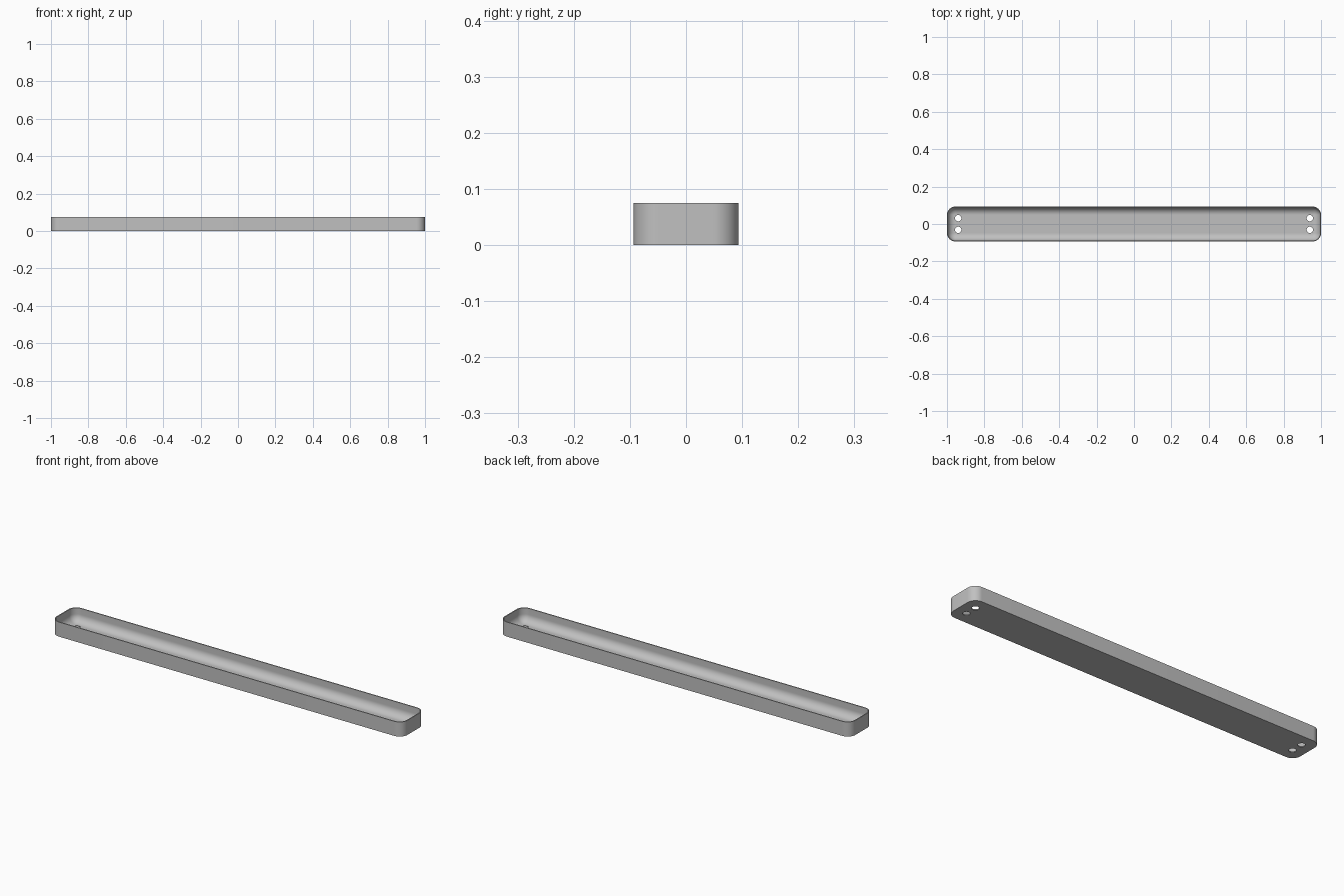
import bpy, bmesh, math

cube = bpy.data.objects.get("Cube")
if cube:
    bpy.data.objects.remove(cube, do_unlink=True)

LENGTH, WIDTH, HEIGHT = 2.0, 0.187, 0.075
CORNER, WALL, FLOOR, COVE = 0.045, 0.005, 0.005, 0.039
ARC = 12

grey = bpy.data.materials.new("light_grey")
grey.use_nodes = True
grey.diffuse_color = (0.53, 0.53, 0.53, 1)
grey.node_tree.nodes["Principled BSDF"].inputs["Base Color"].default_value = (0.53, 0.53, 0.53, 1)


def ring(bm, inset, z):
    """Rounded rectangle of vertices, inset from the outer outline."""
    r = CORNER - inset
    cx, cy = LENGTH / 2 - CORNER, WIDTH / 2 - CORNER
    verts = []
    for quarter, (sx, sy) in enumerate([(1, 1), (-1, 1), (-1, -1), (1, -1)]):
        for i in range(ARC + 1):
            a = (quarter + i / ARC) * math.pi / 2
            verts.append(bm.verts.new((sx * cx + r * math.cos(a), sy * cy + r * math.sin(a), z)))
    return verts


# Tray shell: outer wall, rim, inner wall and coved floor edge
bm = bmesh.new()
steps = [(0, 0), (0, HEIGHT), (WALL, HEIGHT)]
for i in range(ARC + 1):
    a = i / ARC * math.pi / 2
    steps.append((WALL + COVE * (1 - math.cos(a)), FLOOR + COVE * (1 - math.sin(a))))
rings = [ring(bm, inset, z) for inset, z in steps]
for low, high in zip(rings, rings[1:]):
    for i in range(len(low)):
        j = (i + 1) % len(low)
        bm.faces.new((low[i], low[j], high[j], high[i]))
bm.faces.new(list(reversed(rings[0])))
bm.faces.new(rings[-1])
bmesh.ops.recalc_face_normals(bm, faces=bm.faces)
mesh = bpy.data.meshes.new("tray")
bm.to_mesh(mesh)
bm.free()
tray = bpy.data.objects.new("tray", mesh)
bpy.context.collection.objects.link(tray)
mesh.materials.append(grey)

# Screw holes, a pair near each end
for sx in (-1, 1):
    for sy in (-1, 1):
        bpy.ops.mesh.primitive_cylinder_add(vertices=32, radius=0.017, depth=0.1,
                                            location=(sx * 0.94, sy * 0.031, 0))
        cutter = bpy.context.object
        cutter.name = "hole_cutter"
        cutter.hide_render = True
        cutter.data.materials.append(grey)
        bpy.ops.object.select_all(action='DESELECT')
        tray.select_set(True)
        bpy.context.view_layer.objects.active = tray
        cut = tray.modifiers.new("screw_hole", 'BOOLEAN')
        cut.operation = 'DIFFERENCE'
        cut.solver = 'EXACT'
        cut.object = cutter
        bpy.ops.object.modifier_apply(modifier=cut.name)
        bpy.data.objects.remove(cutter, do_unlink=True)

bpy.ops.object.shade_smooth_by_angle(angle=math.radians(30))
